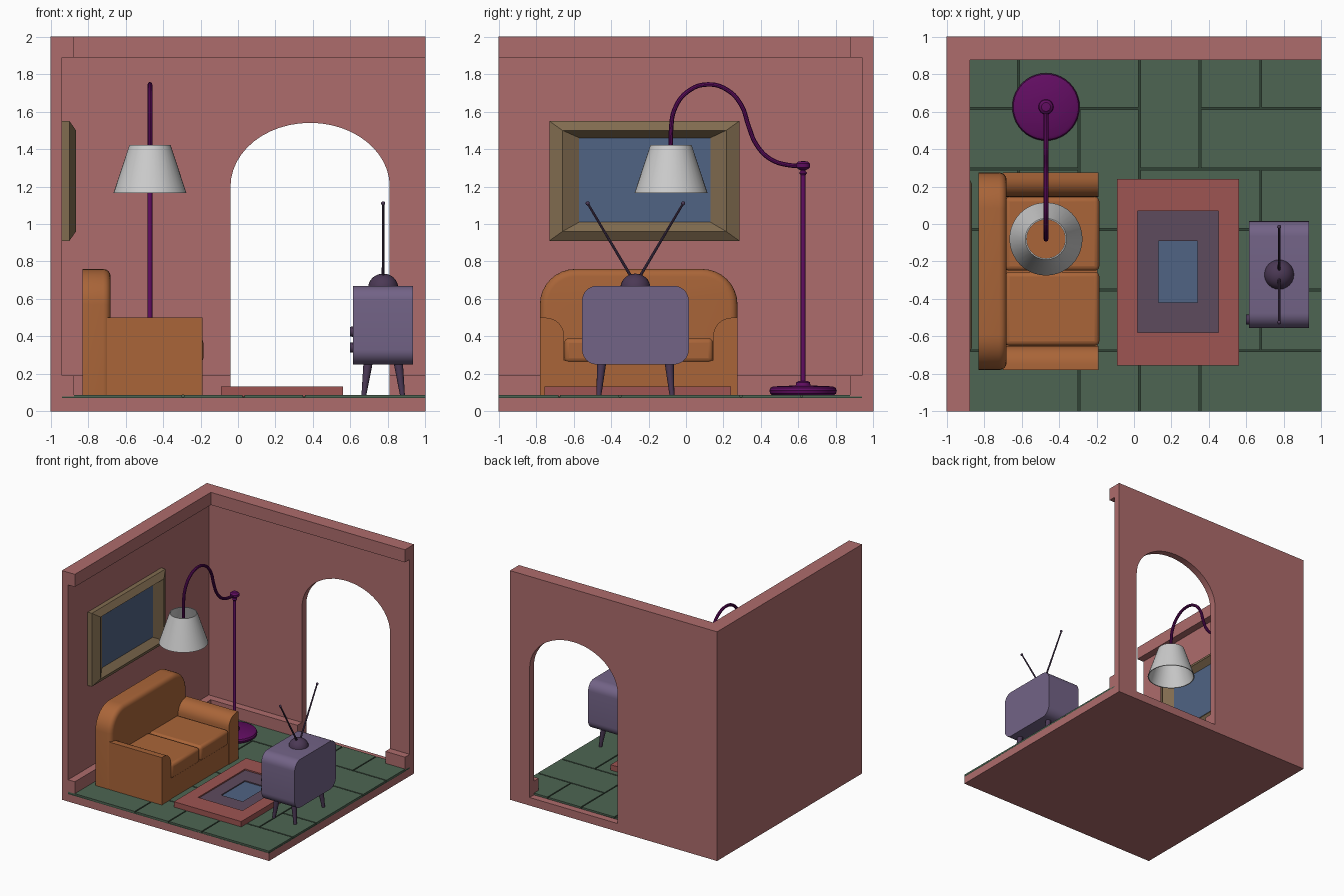
import bpy, bmesh
from math import sin, cos, pi, radians
from mathutils import Vector, Matrix

if "Cube" in bpy.data.objects:
    bpy.data.objects.remove(bpy.data.objects["Cube"])


def mat(name, *rgb):
    m = bpy.data.materials.new(name)
    m.diffuse_color = (*rgb, 1)
    m.use_nodes = True
    m.node_tree.nodes["Principled BSDF"].inputs["Base Color"].default_value = m.diffuse_color
    return m


PINK = mat("wall_pink", .42, .15, .15)
GREEN = mat("tile_green", .075, .13, .085)
GROUT = mat("grout_green", .03, .055, .035)
ORANGE = mat("couch_orange", .40, .13, .04)
LILAC = mat("tv_lilac", .17, .125, .24)
DARK = mat("dark_violet", .07, .04, .09)
BLUE = mat("blue", .08, .125, .23)
WOOD = mat("frame_wood", .22, .15, .08)
PURPLE = mat("lamp_purple", .12, .004, .12)
RED = mat("rug_red", .34, .09, .085)
PLUM = mat("rug_plum", .11, .07, .11)


def finish(name, bm, *mats, smooth=False, bevel=0):
    bmesh.ops.recalc_face_normals(bm, faces=bm.faces)
    me = bpy.data.meshes.new(name)
    bm.to_mesh(me)
    bm.free()
    for m in mats:
        if m:
            me.materials.append(m)
    ob = bpy.data.objects.new(name, me)
    bpy.context.collection.objects.link(ob)
    if bevel:
        b = ob.modifiers.new("bevel", 'BEVEL')
        b.width, b.segments = bevel, 3
    if smooth:
        smooth_by_angle(ob)
    return ob


def smooth_by_angle(ob):
    bpy.ops.object.select_all(action='DESELECT')
    ob.select_set(True)
    bpy.context.view_layer.objects.active = ob
    bpy.ops.object.shade_smooth_by_angle(angle=radians(35))


def box(name, x0, x1, y0, y1, z0, z1, m, bevel=0):
    bm = bmesh.new()
    bmesh.ops.create_cube(bm, size=1)
    for v in bm.verts:
        v.co = ((x0 + x1) / 2 + v.co.x * (x1 - x0), (y0 + y1) / 2 + v.co.y * (y1 - y0),
                (z0 + z1) / 2 + v.co.z * (z1 - z0))
    return finish(name, bm, m, bevel=bevel, smooth=bevel > 0)


def arc(cu, cv, ru, rv, a0, a1, n=8):
    return [(cu + ru * cos(radians(a0 + (a1 - a0) * i / n)),
             cv + rv * sin(radians(a0 + (a1 - a0) * i / n))) for i in range(n + 1)]


def prism(pts, axis, lo, hi):
    """Extrude a 2D outline along x (outline in yz) or y (outline in xz)."""
    bm = bmesh.new()
    place = (lambda u, v, w: (w, u, v)) if axis == 'x' else (lambda u, v, w: (u, w, v))
    a, b = ([bm.verts.new(place(u, v, w)) for u, v in pts] for w in (lo, hi))
    bm.faces.new(a)
    bm.faces.new(b)
    for i in range(len(pts)):
        j = (i + 1) % len(pts)
        bm.faces.new((a[i], a[j], b[j], b[i]))
    bmesh.ops.recalc_face_normals(bm, faces=bm.faces)
    return bm


def nested(name, rects, place, mats, bands):
    """Nested rectangles (u0, u1, v0, v1, height) bridged into steps, capped at both ends."""
    bm = bmesh.new()
    loops = [[bm.verts.new(place(u, v, w)) for u, v in ((a, c), (b, c), (b, d), (a, d))]
             for a, b, c, d, w in rects]
    bm.faces.new(loops[0])
    for p, q, k in zip(loops, loops[1:], bands):
        for i in range(4):
            j = (i + 1) % 4
            bm.faces.new((p[i], p[j], q[j], q[i])).material_index = k
    bm.faces.new(loops[-1]).material_index = bands[-1]
    return finish(name, bm, *mats)


def lathe(name, x, y, profile, m, n=32, closed=False):
    bm = bmesh.new()
    vs = [bm.verts.new((x + r, y, z)) for r, z in profile]
    es = [bm.edges.new(p) for p in zip(vs, vs[1:] + (vs[:1] if closed else []))] if closed else \
         [bm.edges.new(p) for p in zip(vs, vs[1:])]
    bmesh.ops.spin(bm, geom=vs + es, cent=(x, y, 0), axis=(0, 0, 1), angle=2 * pi, steps=n)
    bmesh.ops.remove_doubles(bm, verts=bm.verts, dist=1e-5)
    return finish(name, bm, m, smooth=True)


def rod(name, p, q, r1, r2, m, n=12):
    p, q = Vector(p), Vector(q)
    rot = (q - p).to_track_quat('Z', 'Y').to_matrix().to_4x4()
    bm = bmesh.new()
    bmesh.ops.create_cone(bm, cap_ends=True, segments=n, radius1=r1, radius2=r2,
                          depth=(q - p).length, matrix=Matrix.Translation((p + q) / 2) @ rot)
    return finish(name, bm, m, smooth=True)


# Room shell with arched doorway
box("floor_slab", -1, 1, -1, 1, 0, .07, PINK)
box("left_wall", -1, -.94, -1, .94, .07, 2, PINK)
outline = [(-1, .07), (-.04, .07)] + arc(.385, 1.2, .425, .34, 180, 0, 24) + \
          [(.81, .07), (1, .07), (1, 2), (-1, 2)]
finish("back_wall", prism(outline, 'y', .94, 1), PINK, smooth=True)
for name, z0, z1 in (("crown", 1.89, 2), ("baseboard", .08, .19)):
    box("left_" + name, -.94, -.875, -1, .94, z0, z1, PINK)
    spans = [(-.875, 1)] if name == "crown" else [(-.875, -.04), (.81, 1)]
    for a, b in spans:
        box("back_" + name, a, b, .875, .94, z0, z1, PINK)

# Herringbone floor tiles
box("grout", -.94, 1, -1, .94, .065, .076, GROUT)
u, g = 1.94 / 6, .005
for r in range(6):
    for c in range(6):
        k = (c + r) % 4
        w = 2 if k == 1 and c < 5 else 1
        h = 2 if k == 3 and r < 5 else 1
        if (k == 2 and c > 0) or (k == 0 and r > 0):
            continue
        x0, x1 = -.94 + c * u, -.94 + (c + w) * u
        y0, y1 = .94 - (r + h) * u, .94 - r * u
        box("floor_tile", x0 + g * (c > 0), x1 - g * (c + w < 6),
            y0 + g * (r + h < 6), y1 - g * (r > 0), .07, .086, GREEN)

# Couch
CY = -.2525
pts = [(-.78, .086)] + arc(-.59, .57, .19, .19, 180, 90) + arc(.085, .57, .19, .19, 90, 0) + [(.275, .086)]
bm = prism(pts, 'x', -.83, -.68)
rim = [e for e in bm.edges if all(v.co.x > -.69 for v in e.verts) and max(v.co.z for v in e.verts) > .2]
bmesh.ops.bevel(bm, geom=rim, offset=.04, segments=4, profile=.5, affect='EDGES')
finish("couch_back", bm, ORANGE, smooth=True)
for s, side in ((1, "back"), (-1, "front")):
    arm = [(.5275, .086), (.5275, .5)] + arc(.4975, .4, .1, .1, 90, 180) + [(.3975, .086)]
    finish(side + "_couch_arm", prism([(CY + s * y, z) for y, z in arm], 'x', -.70, -.19), ORANGE, smooth=True)
    ya, yb = sorted((CY + s * .003, CY + s * .3975))
    box(side + "_seat_cushion", -.69, -.185, ya, yb, .26, .39, ORANGE, bevel=.025)
box("couch_base", -.69, -.195, -.65, .145, .086, .27, ORANGE)

# Framed picture on the left wall
nested("picture", [(-.73, .285, .91, 1.55, -.945), (-.73, .285, .91, 1.55, -.9),
                   (-.66, .215, .96, 1.5, -.865), (-.57, .13, 1.01, 1.46, -.915)],
       lambda u, v, w: (w, u, v), (WOOD, BLUE), (0, 0, 0, 1)[:3] + (1,))
# Picture canvas
box("picture_canvas", -.92, -.914, -.57, .13, 1.01, 1.46, BLUE)

# Stepped rug
A, B, C = (-.09, .56, -.755, .24), (.02, .45, -.58, .07), (.13, .34, -.42, -.09)
nested("rug", [(*A, .08), (*A, .133), (*B, .133), (*B, .122), (*C, .122), (*C, .112)],
       lambda u, v, w: (u, v, w), (RED, PLUM, BLUE), (0, 0, 0, 1, 1, 2))
box("rug_centre", *C, .108, .113, BLUE)

# Arc floor lamp
LX, LY = -.47, .625
lathe("lamp_base", LX, LY, [(0, .086), (.165, .086), (.176, .095), (.18, .11), (.174, .125), (.16, .133),
                            (.04, .138), (.036, .155), (.022, .163), (0, .163)], PURPLE, 40)
rod("lamp_pole", (LX, LY, .14), (LX, LY, 1.31), .0125, .0125, PURPLE)
lathe("lamp_collar", LX, LY, [(0, 1.262), (.014, 1.262), (.021, 1.272), (.014, 1.282), (0, 1.282)], PURPLE, 20)
lathe("lamp_knob", LX, LY, [(0, 1.288), (.022, 1.29), (.037, 1.302), (.038, 1.322), (.024, 1.334), (0, 1.336)],
      PURPLE, 20)
path = [(.625, 1.312), (.55, 1.314), (.45, 1.347), (.375, 1.425), (.335, 1.52), (.295, 1.635), (.22, 1.716),
        (.115, 1.745), (.01, 1.708), (-.06, 1.615), (-.08, 1.5), (-.08, 1.37)]
cu = bpy.data.curves.new("lamp_arm", 'CURVE')
cu.dimensions, cu.bevel_depth, cu.bevel_resolution, cu.resolution_u, cu.use_fill_caps = '3D', .0125, 3, 5, True
sp = cu.splines.new('BEZIER')
sp.bezier_points.add(len(path) - 1)
for bp, (y, z) in zip(sp.bezier_points, path):
    bp.co = (LX, y, z)
    bp.handle_left_type = bp.handle_right_type = 'AUTO'
cu.materials.append(PURPLE)
arm = bpy.data.objects.new("lamp_arm", cu)
bpy.context.collection.objects.link(arm)
bpy.ops.object.select_all(action='DESELECT')
arm.select_set(True)
bpy.context.view_layer.objects.active = arm
bpy.ops.object.convert(target='MESH')
smooth_by_angle(bpy.context.view_layer.objects.active)
lathe("lamp_shade", LX, -.08, [(.195, 1.165), (.11, 1.422), (.103, 1.422), (.187, 1.165)], None, 40, closed=True)

# Television with recessed screen facing the couch
y0, y1, z0, z1, R = -.555, .015, .25, .67, .08
body = arc(y0 + R, z0 + R, R, R, 180, 270) + arc(y1 - R, z0 + R, R, R, 270, 360) + \
       arc(y1 - R, z1 - R, R, R, 0, 90) + arc(y0 + R, z1 - R, R, R, 90, 180)
bm = prism(body, 'x', .615, .935)
front = min(bm.faces, key=lambda f: f.calc_center_median().x)
bmesh.ops.inset_region(bm, faces=[front], thickness=.06)
bmesh.ops.inset_region(bm, faces=[front], thickness=.006, depth=-.015)
front.material_index = 1
finish("tv_body", bm, LILAC, BLUE, smooth=True)
for z in (.34, .425):
    rod("tv_knob", (.62, -.51, z), (.598, -.51, z), .028, .026, DARK, 16)
TX, TY = .775, -.27
lathe("antenna_dome", TX, TY, [(0, .66)] + arc(0, .66, .08, .075, 0, 90), DARK, 24)
for s in (1, -1):
    tip = (TX, TY + s * .255, 1.11)
    rod("antenna", (TX, TY, .68), tip, .008, .006, DARK, 8)
    bm = bmesh.new()
    bmesh.ops.create_uvsphere(bm, u_segments=12, v_segments=8, radius=.011, matrix=Matrix.Translation(tip))
    finish("antenna_tip", bm, DARK, smooth=True)
    for t in (1, -1):
        rod("tv_leg", (TX + t * .103, TY + s * .195, .086), (TX + t * .08, TY + s * .18, .265), .013, .025, DARK)
